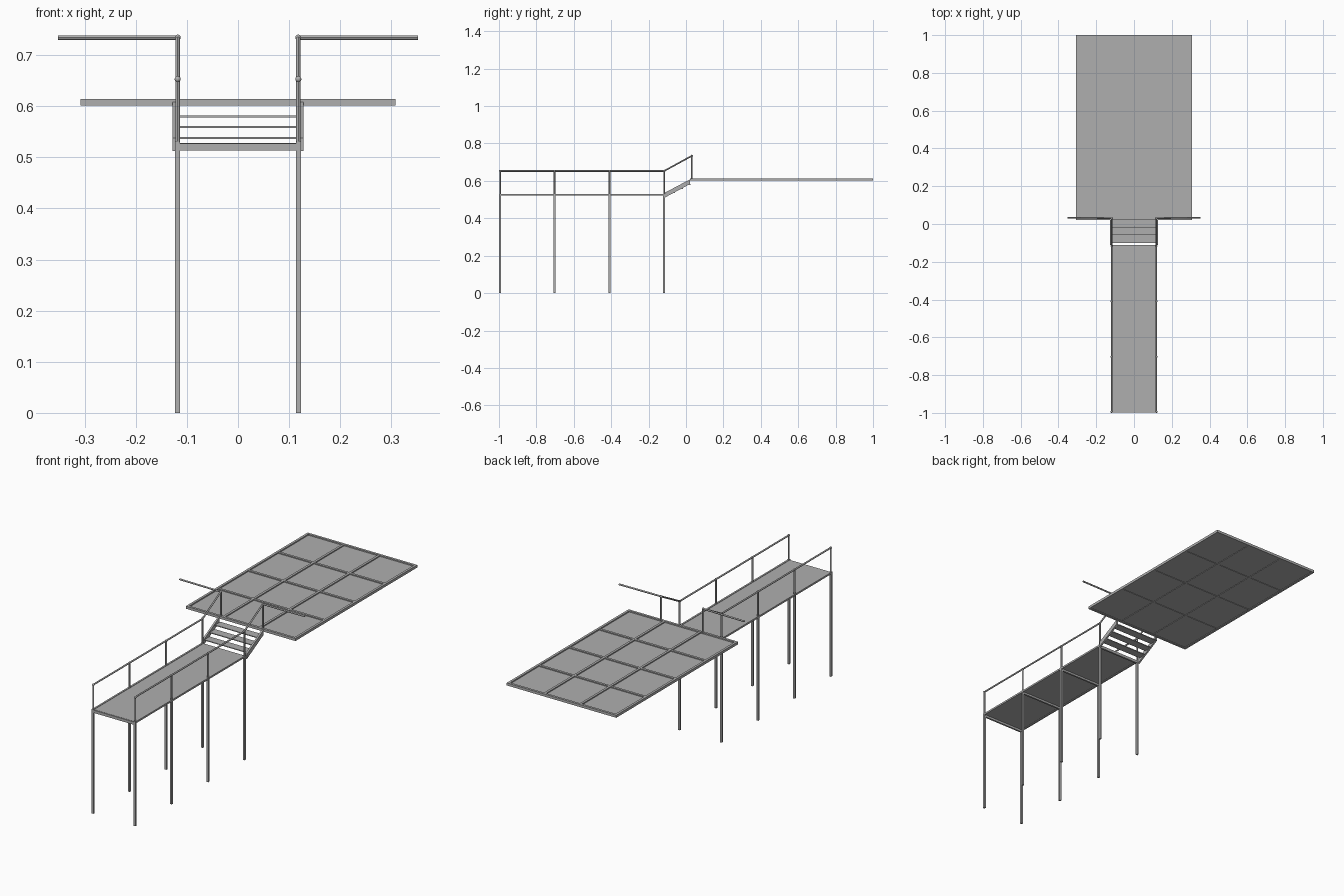
import bpy, bmesh
from mathutils import Vector

if "Cube" in bpy.data.objects:
    bpy.data.objects.remove(bpy.data.objects["Cube"])

grey = bpy.data.materials.new("dark_grey")
grey.diffuse_color = (0.43, 0.43, 0.43, 1)
grey.use_nodes = True
grey.node_tree.nodes["Principled BSDF"].inputs["Base Color"].default_value = grey.diffuse_color


def box(name, x0, x1, y0, y1, z0, z1):
    bpy.ops.mesh.primitive_cube_add(size=1, location=((x0+x1)/2, (y0+y1)/2, (z0+z1)/2))
    o = bpy.context.object
    o.name = name
    o.scale = (x1-x0, y1-y0, z1-z0)
    bpy.ops.object.transform_apply(location=False, rotation=False, scale=True)
    return o


def tube(name, a, b, r=0.0042, sides=12):
    a, b = Vector(a), Vector(b)
    bpy.ops.mesh.primitive_cylinder_add(vertices=sides, radius=r, depth=(b-a).length, location=(a+b)/2)
    o = bpy.context.object
    o.name = name
    o.rotation_euler = (b-a).to_track_quat('Z', 'Y').to_euler()
    bpy.ops.object.shade_smooth_by_angle()
    return o


def joint(name, p, r=0.006):
    bpy.ops.mesh.primitive_uv_sphere_add(segments=12, ring_count=8, radius=r, location=p)
    bpy.context.object.name = name
    bpy.ops.object.shade_smooth()


def framed_deck(name, xs, ys, long_z, cross_z, w, sheet):
    # Thin sheet held in a grid of bars
    box(name + "_sheet", xs[0], xs[-1], ys[0], ys[-1], sheet - 0.002, sheet + 0.002)
    for i, x in enumerate(xs):
        d = 0 if i in (0, len(xs)-1) else 0.0005
        box(name + "_long_bar", x-w/2, x+w/2, ys[0]-w/2, ys[-1]+w/2, long_z[0]+d, long_z[1]-d)
    for i, y in enumerate(ys):
        d = 0 if i in (0, len(ys)-1) else 0.001
        box(name + "_cross_bar", xs[0]+w/2, xs[-1]-w/2, y-w/2, y+w/2, cross_z[0]+d, cross_z[1]-d)


# Upper platform and lower walkway
framed_deck("platform", [-0.302, -0.101, 0.101, 0.302], [0.027, 0.269, 0.511, 0.752, 0.994],
            (0.601, 0.614), (0.601, 0.614), 0.012, 0.606)
post_y = [-0.994, -0.703, -0.409, -0.117]
framed_deck("walkway", [-0.118, 0.118], post_y, (0.521, 0.530), (0.513, 0.527), 0.009, 0.526)

# Stair treads
for i in range(3):
    y, z = -0.1 + i*0.043, 0.538 + i*0.021
    box("stair_tread", -0.12, 0.12, y, y+0.042, z-0.002, z+0.002)

for s in (-1, 1):
    x = s*0.118
    # Legs and walkway rail
    for y in post_y:
        box("leg", x-0.005, x+0.005, y-0.005, y+0.005, 0, 0.531)
        tube("rail_post", (x, y, 0.528), (x, y, 0.653))
        joint("rail_joint", (x, y, 0.653))
    low, top, end = (x, post_y[-1], 0.653), (x, 0.031, 0.734), (s*0.352, 0.034, 0.734)
    tube("walkway_rail", (x, post_y[0], 0.653), low)
    # Stair rail, top post and side rail
    tube("stair_rail", low, top)
    tube("top_post", (x, 0.031, 0.606), top)
    joint("top_joint", top)
    tube("side_rail", top, end)
    # Stair stringer: slanted profile extruded across its thickness
    bm = bmesh.new()
    prof = [(-0.111, 0.512), (-0.111, 0.538), (0.021, 0.608), (0.021, 0.583)]
    f = bm.faces.new([bm.verts.new((s*0.119, y, z)) for y, z in prof])
    r = bmesh.ops.extrude_face_region(bm, geom=[f])
    bmesh.ops.translate(bm, vec=(s*0.009, 0, 0),
                        verts=[v for v in r["geom"] if isinstance(v, bmesh.types.BMVert)])
    bmesh.ops.recalc_face_normals(bm, faces=bm.faces)
    me = bpy.data.meshes.new("stair_stringer")
    bm.to_mesh(me)
    bm.free()
    bpy.context.collection.objects.link(bpy.data.objects.new("stair_stringer", me))

# Everything shares the same dark grey
for o in bpy.data.objects:
    o.data.materials.append(grey)
